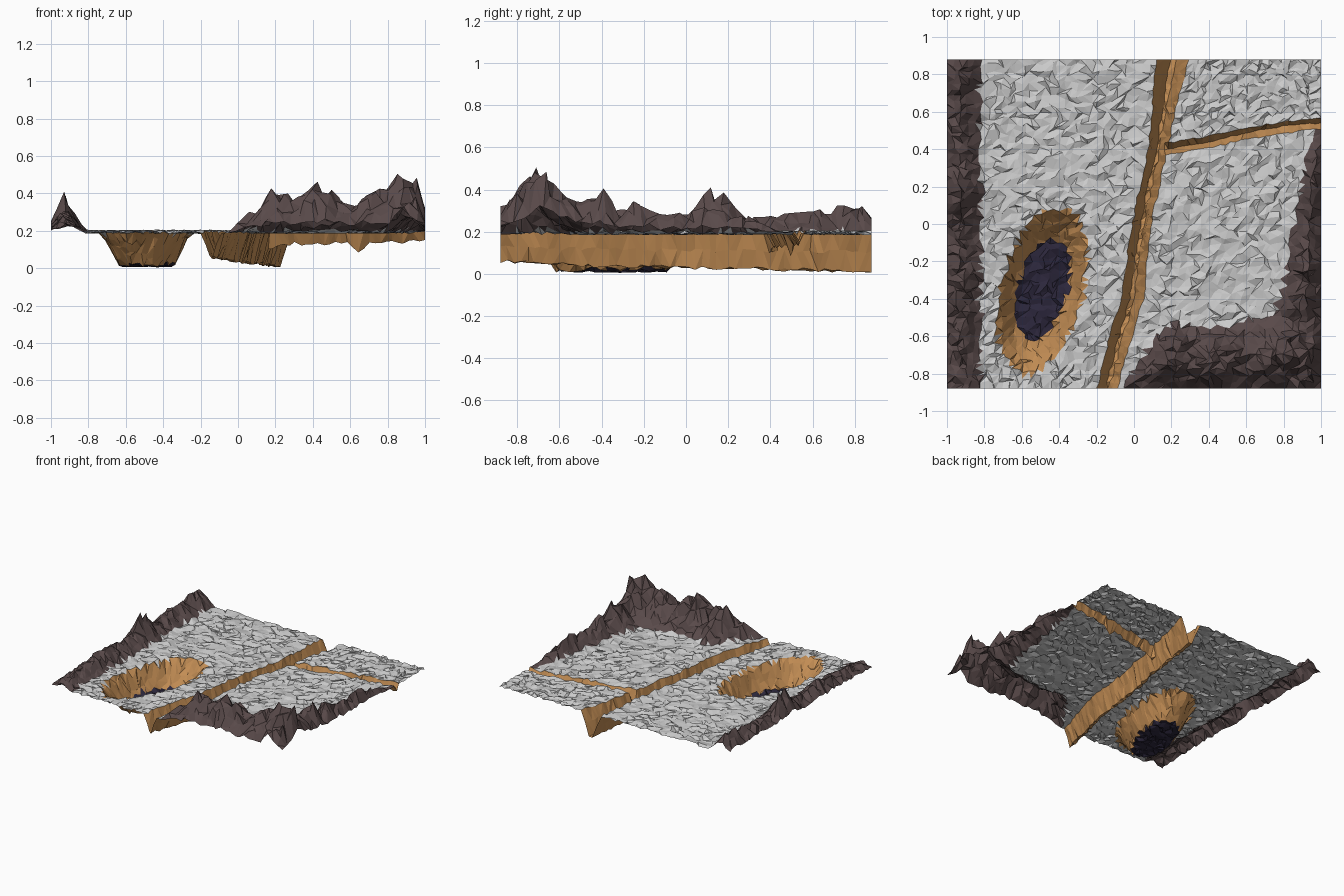
import bpy, random
from mathutils import noise, Vector

if "Cube" in bpy.data.objects:
    bpy.data.objects.remove(bpy.data.objects["Cube"])

random.seed(4)
HY, BASE, ROW = 0.88, 0.195, 0.032


def curve(pts, t):
    """Piecewise linear lookup through (t, value) points."""
    if t <= pts[0][0]:
        return pts[0][1]
    for (a, va), (b, vb) in zip(pts, pts[1:]):
        if t <= b:
            return va + (vb - va) * (t - a) / (b - a)
    return pts[-1][1]


# Canyon rims and floor by y; side branch line and floor by x
RIM_L = [(-.88, -.20), (-.6, -.13), (-.4, -.07), (0, -.01), (.4, .075), (.6, .095), (.88, .12)]
RIM_R = [(-.88, -.09), (-.6, -.01), (-.4, .05), (0, .09), (.4, .18), (.6, .22), (.88, .295)]
FLOOR = [(-.88, .06), (-.5, .04), (0, .03), (.88, .012)]
BRANCH_Y = [(.17, .40), (.4, .44), (.6, .49), (.8, .525), (1, .54)]
BRANCH_Z = [(.17, .10), (.3, .13), (.6, .13), (.65, .085), (.7, .13), (1, .15)]
# Mountain inner limits and ridge heights
RIGHT_X = [(-.5, .75), (-.35, .80), (-.1, .83), (.1, .88), (.35, .92), (.58, .99)]
FRONT_Y = [(-.05, -.87), (.1, -.62), (.22, -.52), (.4, -.57), (.75, -.48), (1, -.40)]
LEFT_H = [(-.88, .04), (-.6, .09), (-.3, .11), (0, .08), (.13, .21), (.23, .12), (.33, .07),
          (.5, .12), (.65, .09), (.8, .15), (.88, .08)]
RIGHT_H = [(-.5, .14), (-.4, .23), (-.33, .11), (-.25, .15), (-.1, .09), (.03, .09), (.13, .12),
           (.3, .06), (.58, 0)]
FRONT_H = [(-.05, .02), (.05, .08), (.15, .19), (.22, .21), (.3, .16), (.42, .28), (.55, .17),
           (.65, .18), (.75, .21), (.87, .29), (.95, .27), (1, .12)]


def ridge(d, w, h):
    """Ridge height at distance d from the border, for a range w wide."""
    t = d / max(w, .01)
    if t >= 1:
        return 0
    return h * (.25 + .75 * t / .4 if t < .4 else (1 - t) / .6)


def mountain(x, y):
    left = ridge(x + 1, .18 + .02 * noise.noise((0, y * 9, 0)), curve(LEFT_H, y))
    right = ridge(1 - x, 1 - curve(RIGHT_X, y), curve(RIGHT_H, y)) if y < .58 else 0
    front = ridge(y + HY, curve(FRONT_Y, x) + HY, curve(FRONT_H, x)) if x > -.05 else 0
    return max(left, right, front)


def crater_r(x, y):
    v = y + .35
    u = (x + .49 - .2 * v) / .22
    v /= .43
    return (u * u + v * v) ** .5 + .06 * noise.noise((x * 8, y * 8, 3))


# Columns follow the canyon: (kind, fraction, depth share)
NL, NR = 30, 27
cols = [("left", i / NL, 0) for i in range(NL)]
cols += [("canyon", f, d) for f, d in ((0, 0), (.22, .5), (.42, 1), (.6, 1), (.8, .5), (1, 0))]
cols += [("right", (i + 1) / NR, 0) for i in range(NR)]
C0, C1 = NL, NL + 5
# Rows are laid out so one row runs along the side branch
nb, nt = 40, 15
rows = [.40 - (HY + .40) * (nb - j) / nb for j in range(nb)] + [.40 + .48 * j / nt for j in range(nt + 1)]
JB = nb


def place_x(col, y):
    kind, f, _ = col
    a, b = curve(RIM_L, y), curve(RIM_R, y)
    return {"left": -1 + (a + 1) * f, "canyon": a + (b - a) * f, "right": b + (1 - b) * f}[kind]


verts = []
W, H = len(cols), len(rows)
for j, y0 in enumerate(rows):
    for i, col in enumerate(cols):
        shift = curve(BRANCH_Y, place_x(col, y0)) - .40
        y = y0 + shift * (1 - abs(y0 - .40) / (.48 if y0 > .40 else 1.28))
        in_branch = i >= C1 and j == JB
        amp = .004 if in_branch else .007 if C0 <= i <= C1 or (i > C1 and abs(j - JB) == 1) else .014
        if 0 < j < H - 1:
            y += random.uniform(-amp, amp)
        x = place_x(col, y)
        if 0 < i < W - 1:
            x += random.uniform(-amp, amp)
        rough = random.uniform(-1, 1)
        m, r = mountain(x, y), crater_r(x, y)
        if in_branch:
            z = curve(BRANCH_Z, x) + .012 * rough
        elif col[2]:
            z = BASE + (curve(FLOOR, y) - BASE) * col[2] + .01 * rough
        elif r < 1:
            z = BASE - .18 * min(1, (1 - r) / .36) + .011 * rough
        elif m > 0 and not C0 <= i <= C1:
            n = noise.noise((x * 14, y * 14, 1))
            z = BASE + m * (1 + .35 * n + .15 * rough) + .006 * rough
        else:
            z = BASE + .011 * rough
        verts.append(Vector((x, y, max(0, z))))

# Sort the triangles into landscape parts
parts = {k: [] for k in ("plain", "mountains", "canyon", "crater_wall", "crater_floor")}
for j in range(H - 1):
    for i in range(W - 1):
        a, b, c, d = j * W + i, j * W + i + 1, (j + 1) * W + i + 1, (j + 1) * W + i
        tris = ((a, b, c), (a, c, d)) if random.random() < .5 else ((a, b, d), (b, c, d))
        for t in tris:
            p = (verts[t[0]] + verts[t[1]] + verts[t[2]]) / 3
            r = crater_r(p.x, p.y)
            if C0 <= i < C1 or (i >= C1 and j in (JB - 1, JB)):
                part = "canyon"
            elif r < .62:
                part = "crater_floor"
            elif r < 1.03:
                part = "crater_wall"
            elif mountain(p.x, p.y) > 0:
                part = "mountains"
            else:
                part = "plain"
            parts[part].append(t)


def material(name, rgb):
    m = bpy.data.materials.new(name)
    m.diffuse_color = (*rgb, 1)
    m.use_nodes = True
    m.node_tree.nodes["Principled BSDF"].inputs["Base Color"].default_value = m.diffuse_color
    return m


sand = material("sandstone", (.55, .27, .09))
mats = {"mountains": material("dark_rock", (.10, .068, .068)), "canyon": sand, "crater_wall": sand,
        "crater_floor": material("deep_floor", (.025, .02, .045))}

# One flat-shaded object per part
for name, faces in parts.items():
    used = {v: k for k, v in enumerate(sorted({v for f in faces for v in f}))}
    me = bpy.data.meshes.new(name)
    me.from_pydata([verts[v] for v in used], [], [[used[v] for v in f] for f in faces])
    me.update()
    if name in mats:
        me.materials.append(mats[name])
    bpy.context.collection.objects.link(bpy.data.objects.new(name, me))
